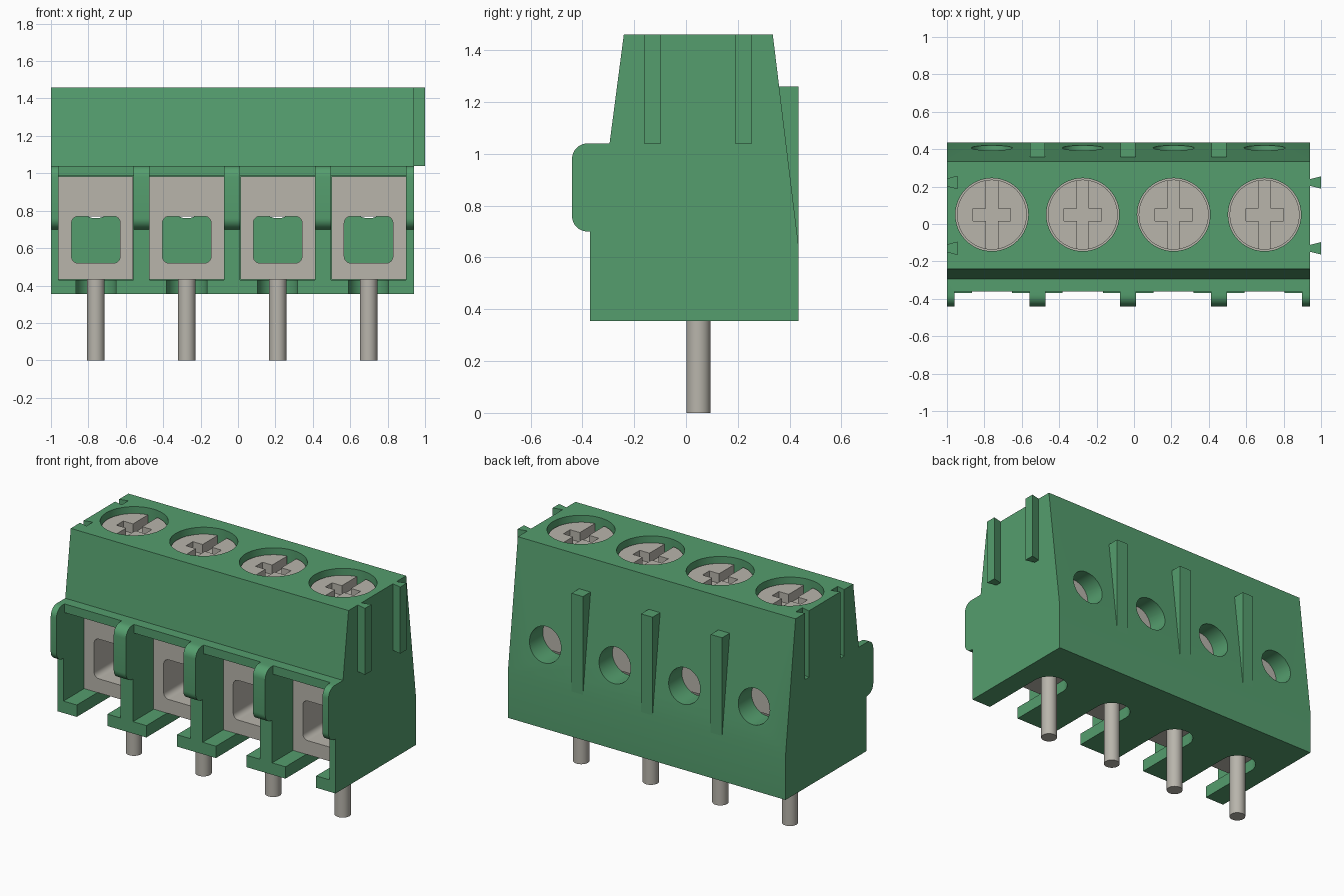
import bpy, bmesh, math
from mathutils import Vector

if "Cube" in bpy.data.objects:
    bpy.data.objects.remove(bpy.data.objects["Cube"])


def material(name, rgb):
    m = bpy.data.materials.new(name)
    m.use_nodes = True
    m.diffuse_color = (*rgb, 1)
    m.node_tree.nodes["Principled BSDF"].inputs["Base Color"].default_value = (*rgb, 1)
    return m


GREEN = material("green plastic", (0.09, 0.34, 0.155))
METAL = material("grey metal", (0.48, 0.46, 0.41))

# Shared dimensions
PITCH = 0.486
CELLS = [-0.76 + PITCH * i for i in range(4)]
LEFT, RIGHT = -1.0, 0.94
BOTTOM, FLOOR, CEILING, SHELF, TOP = 0.355, 0.43, 0.985, 1.04, 1.46
MID_Y = 0.05
CAGE_BACK = 0.275


def arc(u, v, r, start, end, n=8):
    """Points on an arc, angles in degrees."""
    steps = [math.radians(start + (end - start) * i / n) for i in range(n + 1)]
    return [(u + r * math.cos(a), v + r * math.sin(a)) for a in steps]


def prism(name, points, axis, a, b, mat=GREEN):
    """Extrude a 2D outline along an axis from a to b."""
    place = {"x": lambda u, v, w: (w, u, v),
             "y": lambda u, v, w: (u, w, v),
             "z": lambda u, v, w: (u, v, w)}[axis]
    bm = bmesh.new()
    face = bm.faces.new([bm.verts.new(place(u, v, a)) for u, v in points])
    new = bmesh.ops.extrude_face_region(bm, geom=[face])["geom"]
    shift = Vector(place(0, 0, b - a))
    bmesh.ops.translate(bm, vec=shift, verts=[g for g in new if isinstance(g, bmesh.types.BMVert)])
    bmesh.ops.recalc_face_normals(bm, faces=bm.faces)
    mesh = bpy.data.meshes.new(name)
    bm.to_mesh(mesh)
    bm.free()
    mesh.materials.append(mat)
    ob = bpy.data.objects.new(name, mesh)
    bpy.context.collection.objects.link(ob)
    return ob


def rect(u0, u1, v0, v1):
    return [(u0, v0), (u1, v0), (u1, v1), (u0, v1)]


def circle(u, v, r, n=48):
    return arc(u, v, r, 0, 360, n)[:-1]


def activate(ob):
    bpy.ops.object.select_all(action="DESELECT")
    ob.select_set(True)
    bpy.context.view_layer.objects.active = ob


def cut(ob, cutters):
    """Subtract each cutter, then discard it."""
    activate(ob)
    for c in cutters:
        mod = ob.modifiers.new("cut", "BOOLEAN")
        mod.operation, mod.solver, mod.object = "DIFFERENCE", "EXACT", c
        bpy.ops.object.modifier_apply(modifier=mod.name)
        bpy.data.objects.remove(c)


def smooth(ob):
    activate(ob)
    bpy.ops.object.shade_smooth_by_angle(angle=math.radians(30))


def dovetail(x, y, depth):
    """Outline that widens from its neck at x."""
    return [(x, y - 0.018), (x + depth, y - 0.033), (x + depth, y + 0.033), (x, y + 0.018)]


# Housing: side profile with a rounded front lip
lip = arc(-0.38, SHELF - 0.06, 0.06, 90, 180) + arc(-0.38, 0.76, 0.06, 180, 270)
profile = [(0.435, BOTTOM), (0.435, 0.64), (0.335, TOP), (-0.24, TOP), (-0.295, SHELF)]
profile += lip + [(-0.37, 0.7), (-0.37, BOTTOM)]
housing = prism("housing", profile, "x", LEFT, RIGHT)

cutters = []
for x in CELLS:
    # Wire chamber, also trimming the lip between the ribs
    chamber = [(-0.6, FLOOR), (CAGE_BACK, FLOOR), (CAGE_BACK, CEILING),
               (-0.36, CEILING), (-0.36, 1.2), (-0.6, 1.2)]
    cutters.append(prism("chamber", chamber, "x", x - 0.2, x + 0.2))
    # Pin slot with a rounded end, screw well and rear test hole
    slot = arc(x, MID_Y, 0.107, 0, 180, 20) + [(x - 0.107, -0.6), (x + 0.107, -0.6)]
    cutters.append(prism("slot", slot, "z", 0.3, 0.5))
    cutters.append(prism("well", circle(x, MID_Y, 0.195), "z", 0.95, 1.6))
    cutters.append(prism("hole", circle(x, 0.87, 0.11, 32), "y", 0.2, 0.6))

# Dovetail grooves at one end, matching tabs at the other
for i, y in enumerate((-0.13, 0.222)):
    cutters.append(prism("groove", dovetail(LEFT - 0.001, y, 0.056), "z", SHELF, 1.6))
    prism(f"dovetail_tab_{i + 1}", dovetail(RIGHT, y, 0.06), "z", SHELF, TOP)
cut(housing, cutters)
smooth(housing)

# Rear fins between the cells
for i, x in enumerate(CELLS[:-1]):
    mid = x + PITCH / 2
    fin = [(0.43, 0.64), (0.435, 0.64), (0.435, 1.26), (0.355, 1.26)]
    prism(f"rear_fin_{i + 1}", fin, "x", mid - 0.04, mid + 0.04)

for i, x in enumerate(CELLS):
    # Clamp cage with a rounded square opening
    cage = prism(f"clamp_cage_{i + 1}", rect(x - 0.199, x + 0.199, FLOOR + 0.001, CEILING - 0.001),
                 "y", -0.165, CAGE_BACK - 0.001, METAL)
    r = 0.035
    opening = []
    for sx, sz, start in ((1, 1, 0), (-1, 1, 90), (-1, -1, 180), (1, -1, 270)):
        opening += arc(x + sx * (0.13 - r), 0.645 + sz * (0.125 - r), r, start, start + 90, 6)
    cut(cage, [prism("opening", opening, "y", -0.4, 0.5, METAL)])
    smooth(cage)

    # Screw with a full slot crossed by a short one
    screw = prism(f"screw_{i + 1}", circle(x, MID_Y, 0.187), "z", CEILING, 1.42, METAL)
    cut(screw, [prism("long_slot", rect(x - 0.032, x + 0.032, -0.3, 0.4), "z", 1.36, 1.6, METAL),
                prism("cross_slot", rect(x - 0.1, x + 0.1, MID_Y - 0.034, MID_Y + 0.034),
                      "z", 1.36, 1.6, METAL)])
    smooth(screw)

    # Solder pin
    smooth(prism(f"pin_{i + 1}", circle(x, MID_Y - 0.002, 0.047, 32), "z", 0, FLOOR + 0.01, METAL))
